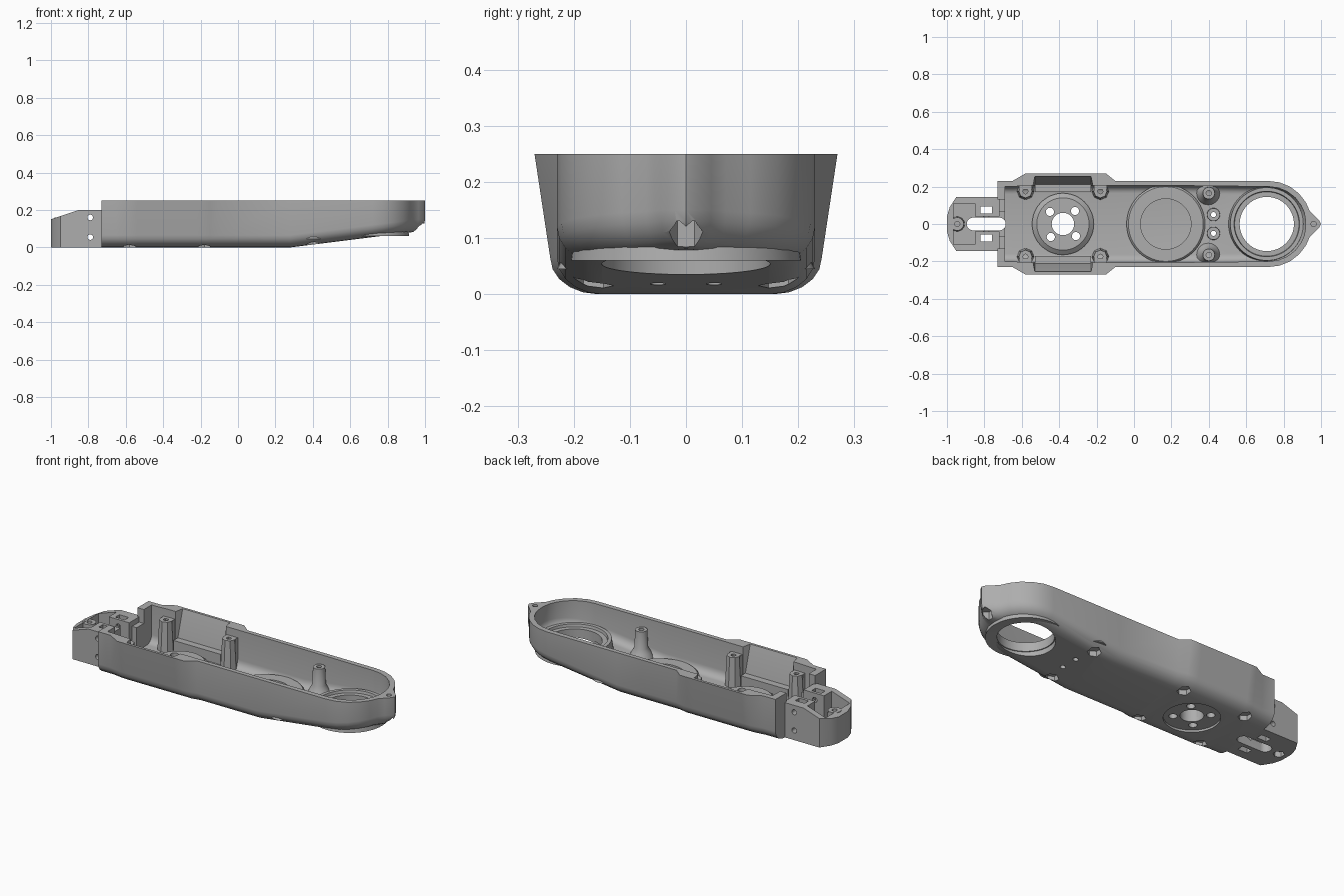
import bpy, bmesh, math
from mathutils import Matrix

cube = bpy.data.objects.get("Cube")
if cube:
    bpy.data.objects.remove(cube, do_unlink=True)

grey = bpy.data.materials.new("plain_grey")
grey.use_nodes = True
grey.diffuse_color = (0.42, 0.42, 0.42, 1)
grey.node_tree.nodes["Principled BSDF"].inputs["Base Color"].default_value = grey.diffuse_color


def finish(name, bm):
    bmesh.ops.recalc_face_normals(bm, faces=bm.faces)
    me = bpy.data.meshes.new(name)
    bm.to_mesh(me)
    bm.free()
    me.materials.append(grey)
    ob = bpy.data.objects.new(name, me)
    bpy.context.collection.objects.link(ob)
    return ob


def box(name, x0, x1, y0, y1, z0, z1):
    bm = bmesh.new()
    m = Matrix.Translation(((x0 + x1) / 2, (y0 + y1) / 2, (z0 + z1) / 2))
    bmesh.ops.create_cube(bm, size=1, matrix=m @ Matrix.Diagonal((x1 - x0, y1 - y0, z1 - z0, 1)))
    return finish(name, bm)


def cylinder(name, x, y, r, z0, z1, sides=32, across=False):
    bm = bmesh.new()
    turn = Matrix.Rotation(math.pi / 2, 4, 'X') if across else Matrix()
    m = Matrix.Translation((x, y, (z0 + z1) / 2))
    bmesh.ops.create_cone(bm, cap_ends=True, segments=sides, radius1=r, radius2=r,
                          depth=1 if across else z1 - z0, matrix=m @ turn)
    return finish(name, bm)


def lathe(name, x, y, profile, sides=48):
    """Closed ring of revolution from (radius, height) points."""
    bm = bmesh.new()
    rings = []
    for k in range(sides):
        a = 2 * math.pi * k / sides
        rings.append([bm.verts.new((x + r * math.cos(a), y + r * math.sin(a), z)) for r, z in profile])
    n = len(profile)
    for k in range(sides):
        p, q = rings[k], rings[(k + 1) % sides]
        for i in range(n):
            j = (i + 1) % n
            bm.faces.new((p[i], q[i], q[j], p[j]))
    return finish(name, bm)


def cut(targets, cutter):
    for ob in targets:
        mod = ob.modifiers.new("cut", 'BOOLEAN')
        mod.operation, mod.solver, mod.object = 'DIFFERENCE', 'EXACT', cutter
        bpy.context.view_layer.objects.active = ob
        bpy.ops.object.modifier_apply(modifier=mod.name)
    bpy.data.objects.remove(cutter, do_unlink=True)


def floor(x):
    return min(max(0, (x - 0.28) * 0.125), 0.085)


# Tray shell: half outlines from nose to tail
def nose(r):
    return [(0.72 + r * math.cos(math.radians(a)), r * math.sin(math.radians(a)))
            for a in (18, 30, 45, 60, 75, 90)]


outer = [(1, 0), (0.99, 0.02), (0.965, 0.045)] + nose(0.23) + [
    (0.28, 0.23), (-0.10, 0.23), (-0.15, 0.27), (-0.22, 0.27), (-0.23, 0.27), (-0.53, 0.27),
    (-0.54, 0.27), (-0.58, 0.27), (-0.65, 0.23), (-0.73, 0.23)]
inner = [(0.918, 0), (0.917, 0.02), (0.914, 0.04)] + nose(0.2) + [
    (0.28, 0.205), (-0.10, 0.205), (-0.14, 0.205), (-0.22, 0.205), (-0.23, 0.255), (-0.53, 0.255),
    (-0.54, 0.205), (-0.58, 0.205), (-0.65, 0.2), (-0.69, 0.2)]


def layers(outline, limit, squeeze, base, rise):
    """Rounded lower edge, then the wall up to the rim."""
    mid = [(x, min(y, limit)) for x, y in outline]
    low = [(x if x < 0.72 else 0.72 + (x - 0.72) * 0.74, y * squeeze) for x, y in mid]
    out = []
    for k in range(6):
        a = math.pi / 10 * k
        ring = []
        for (x0, y0), (x1, y1) in zip(low, mid):
            t = math.sin(a)
            x, y = x0 + (x1 - x0) * t, y0 + (y1 - y0) * t
            ring.append((x, y, floor(x) + base + rise * (1 - math.cos(a))))
        out.append(ring)
    out.append([(x, y, 0.25) for x, y in outline])
    return out


bm = bmesh.new()
stack = layers(outer, 0.242, 0.65, 0, 0.065) + layers(inner, 0.205, 0.8, 0.035, 0.045)[::-1]
rings = [[bm.verts.new(p) for p in half] + [bm.verts.new((x, -y, z)) for x, y, z in half[:0:-1]]
         for half in stack]
size, half = len(rings[0]), len(outer)
for a, b in zip(rings, rings[1:]):
    for i in range(size):
        j = (i + 1) % size
        bm.faces.new((a[i], a[j], b[j], b[i]))
for r in (rings[0], rings[-1]):
    bm.faces.new((r[0], r[1], r[-1]))
    for i in range(1, half - 1):
        bm.faces.new((r[i], r[i + 1], r[size - i - 1], r[size - i]))
shell = finish("tray_shell", bm)

# Tail block with sloped top
plan = [(-0.72, 0.145), (-0.85, 0.145), (-0.95, 0.145), (-0.985, 0.09), (-1, 0.04)]
plan += [(x, -y) for x, y in plan[::-1]]
bm = bmesh.new()
lower = [bm.verts.new((x, y, 0)) for x, y in plan]
upper = [bm.verts.new((x, y, 0.2 if x > -0.86 else 0.2 + (x + 0.85) / 3)) for x, y in plan]
n = len(plan)
for i in range(n):
    j = (i + 1) % n
    bm.faces.new((lower[i], lower[j], upper[j], upper[i]))
bm.faces.new(lower)
for i in range(n // 2 - 1):
    bm.faces.new((upper[i], upper[i + 1], upper[n - 2 - i], upper[n - 1 - i]))
tail = finish("tail_block", bm)

# Round seats on the floor
hub = lathe("hub_seat", -0.38, 0, [(0.06, 0.015), (0.06, 0.08), (0.14, 0.08), (0.165, 0.06), (0.165, 0.015)])
lathe("middle_seat", 0.17, 0, [(0.135, 0.03), (0.135, 0.065), (0.2, 0.065), (0.21, 0.055), (0.21, 0.03)])
lathe("front_ring", 0.71, 0, [(0.145, 0.065), (0.145, 0.115), (0.172, 0.115), (0.175, 0.13),
                              (0.195, 0.13), (0.205, 0.06)], 64)

# Openings through the floor and tail
cut([shell], cylinder("cutter", 0.71, 0, 0.15, -0.1, 0.2, 64))
cut([shell, hub], cylinder("cutter", -0.38, 0, 0.06, -0.1, 0.2))
cut([shell], cylinder("cutter", -0.38, 0, 0.145, -0.1, 0.012, 48))
for k in range(4):
    a = math.radians(47 + 90 * k)
    cut([shell, hub], cylinder("cutter", -0.38 + 0.095 * math.cos(a), 0.095 * math.sin(a), 0.022, -0.1, 0.2, 16))
cut([shell], box("cutter", -0.76, -0.68, -0.13, 0.13, 0.045, 0.3))
cut([tail], box("cutter", -0.965, -0.85, -0.11, 0.11, 0.05, 0.3))
cut([tail], box("cutter", -0.86, -0.70, -0.04, 0.04, 0.05, 0.3))
cut([shell, tail], box("cutter", -0.86, -0.72, -0.034, 0.034, -0.1, 0.1))
for x in (-0.86, -0.72):
    cut([shell, tail], cylinder("cutter", x, 0, 0.034, -0.1, 0.1))
for z in (0.055, 0.16):
    cut([tail], cylinder("cutter", -0.79, 0, 0.015, z, z, 16, True))
cut([shell], cylinder("cutter", 0.96, 0, 0.014, 0.19, 0.3, 16))
cut([shell], cylinder("cutter", 0.965, 0, 0.03, -0.1, 0.13, 6))
cut([tail], cylinder("cutter", -0.95, 0, 0.03, -0.1, 0.03, 6))
lathe("tail_post", -0.945, 0, [(0.014, 0.04), (0.014, 0.16), (0.035, 0.16), (0.04, 0.04)], 24)

for side, s in (("left", 1), ("right", -1)):
    cut([tail], box("cutter", -0.82, -0.76, s * 0.075 - 0.018, s * 0.075 + 0.018, -0.1, 0.3))
    # Nut pockets and screw posts
    for x, y in ((-0.58, 0.175), (-0.18, 0.175), (0.4, 0.165)):
        cut([shell], cylinder("cutter", x, s * y, 0.036, -0.1, floor(x) + 0.028, 6))
    for end, x in (("rear", -0.58), ("middle", -0.18)):
        lathe(side + "_" + end + "_post", x, s * 0.175,
              [(0.014, 0.031), (0.014, 0.205), (0.036, 0.205), (0.046, 0.031)], 8)
        box(side + "_" + end + "_post_web", x - 0.035, x + 0.035, s * 0.205 - 0.02, s * 0.205 + 0.02, 0.06, 0.205)
    lathe(side + "_front_post", 0.4, s * 0.165, [(0.014, 0.045), (0.014, 0.2), (0.032, 0.2), (0.036, 0.1),
                                                 (0.05, 0.075), (0.065, 0.045)], 24)
    # Small floor bosses with through holes
    cut([shell], cylinder("cutter", 0.425, s * 0.05, 0.014, -0.1, 0.2, 16))
    lathe(side + "_small_boss", 0.425, s * 0.05, [(0.014, 0.03), (0.014, 0.085), (0.034, 0.085), (0.036, 0.03)], 24)
    # Side ledge and tail step
    box(side + "_ledge", -0.53, -0.23, s * 0.19 - 0.02, s * 0.19 + 0.02, 0.04, 0.1)
    box(side + "_tail_step", -0.735, -0.69, s * 0.1 - 0.035, s * 0.1 + 0.035, 0.03, 0.17)

for ob in list(bpy.context.collection.objects):
    if ob.type == 'MESH' and ob.data.materials and ob.data.materials[0] == grey:
        bpy.ops.object.select_all(action='DESELECT')
        ob.select_set(True)
        bpy.context.view_layer.objects.active = ob
        bpy.ops.object.shade_smooth_by_angle(angle=math.radians(28))
